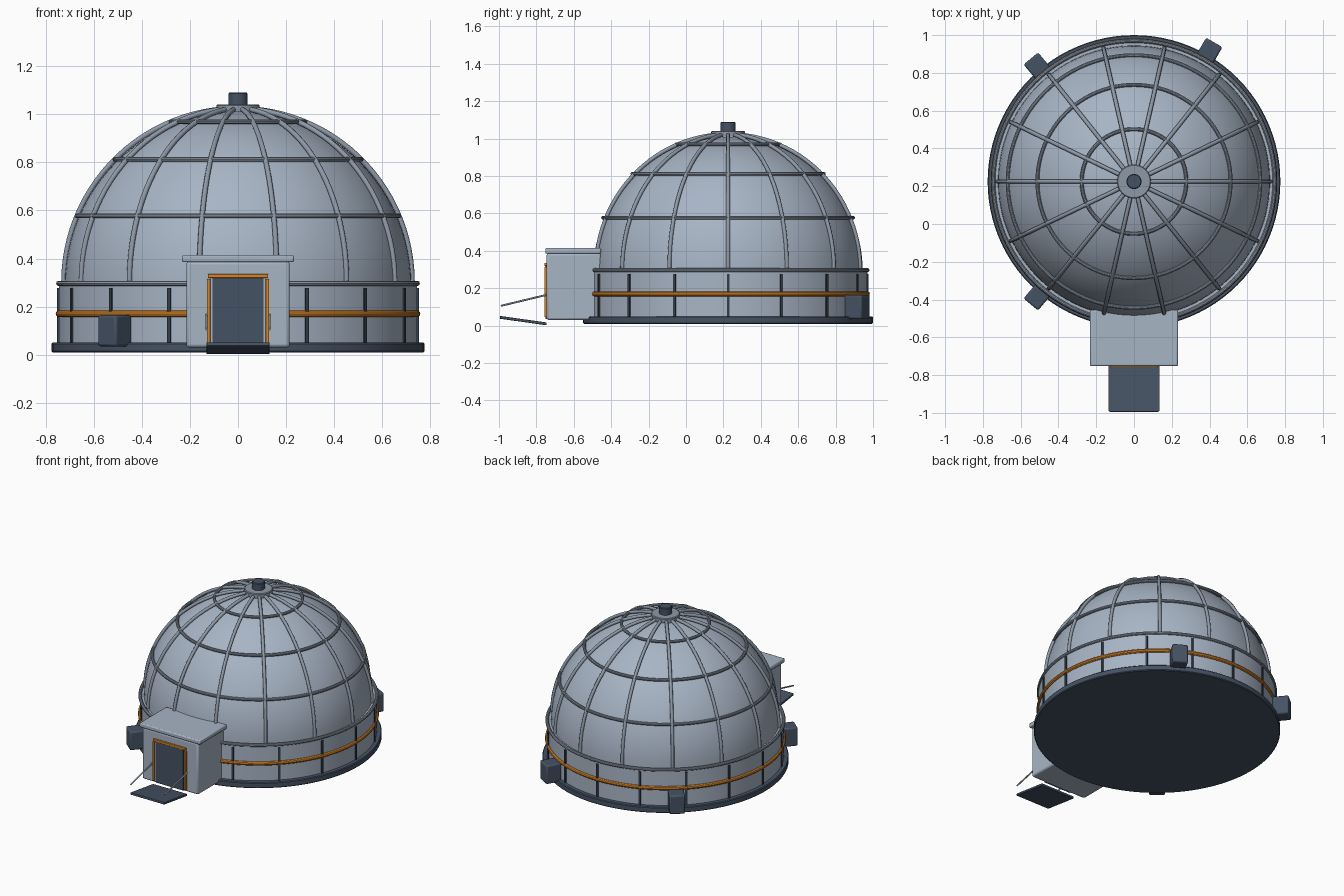
import bpy, bmesh, math
from mathutils import Matrix, Vector

if "Cube" in bpy.data.objects:
    bpy.data.objects.remove(bpy.data.objects["Cube"], do_unlink=True)

CY = 0.225          # dome axis in y
SPRING = 0.30       # height where the dome starts
DOME_R = 0.72


def material(name, rgb):
    m = bpy.data.materials.new(name)
    m.use_nodes = True
    m.diffuse_color = (*rgb, 1)
    m.node_tree.nodes["Principled BSDF"].inputs["Base Color"].default_value = (*rgb, 1)
    return m


SHELL = material("pale blue grey", (0.39, 0.46, 0.56))
METAL = material("mid grey metal", (0.27, 0.32, 0.39))
SLATE = material("dark slate", (0.06, 0.085, 0.127))
STRUT = material("deep slate", (0.032, 0.047, 0.07))
ORANGE = material("orange", (0.68, 0.23, 0.02))


def finish(name, bm, mat, smooth=True, bevel=0):
    bmesh.ops.recalc_face_normals(bm, faces=bm.faces)
    me = bpy.data.meshes.new(name)
    bm.to_mesh(me)
    bm.free()
    me.materials.append(mat)
    ob = bpy.data.objects.new(name, me)
    bpy.context.collection.objects.link(ob)
    if bevel:
        mod = ob.modifiers.new("soft edges", 'BEVEL')
        mod.width, mod.segments = bevel, 2
    if smooth:
        bpy.ops.object.select_all(action='DESELECT')
        ob.select_set(True)
        bpy.context.view_layer.objects.active = ob
        bpy.ops.object.shade_smooth_by_angle(angle=math.radians(35))
    return ob


def lathe(name, profile, mat, steps=96, closed=False):
    """Spin an (r, z) profile around the dome axis."""
    bm = bmesh.new()
    vs = [bm.verts.new((r, CY, z)) for r, z in profile]
    edges = [bm.edges.new(p) for p in zip(vs, vs[1:])]
    if closed:
        edges.append(bm.edges.new((vs[-1], vs[0])))
    bmesh.ops.spin(bm, geom=vs + edges, cent=(0, CY, 0), axis=(0, 0, 1),
                   angle=math.tau, steps=steps, use_duplicate=False)
    bmesh.ops.remove_doubles(bm, verts=bm.verts, dist=1e-5)
    return finish(name, bm, mat)


def ring(name, r, z, tube, mat):
    angles = [math.tau * i / 10 for i in range(10)]
    return lathe(name, [(r + tube * math.cos(a), z + tube * math.sin(a)) for a in angles],
                 mat, closed=True)


def box(name, lo, hi, mat, bevel=0, turn=None):
    bm = bmesh.new()
    lo, hi = Vector(lo), Vector(hi)
    size = hi - lo
    bmesh.ops.create_cube(bm, size=1, matrix=Matrix.Translation((lo + hi) / 2)
                          @ Matrix.Diagonal((*size, 1)))
    if turn:
        bmesh.ops.transform(bm, matrix=turn, verts=bm.verts)
    return finish(name, bm, mat, bevel > 0, bevel)


def tube(name, points, radius, mat):
    cu = bpy.data.curves.new(name, 'CURVE')
    cu.dimensions = '3D'
    cu.bevel_depth, cu.bevel_resolution, cu.use_fill_caps = radius, 2, True
    sp = cu.splines.new('POLY')
    sp.points.add(len(points) - 1)
    for p, co in zip(sp.points, points):
        p.co = (*co, 1)
    sp.use_smooth = True
    cu.materials.append(mat)
    ob = bpy.data.objects.new(name, cu)
    bpy.context.collection.objects.link(ob)
    return ob


def around(degrees):
    return Matrix.Translation((0, CY, 0)) @ Matrix.Rotation(math.radians(degrees), 4, 'Z')


# Base, drum wall and dome shell
lathe("base_plate", [(0, 0.01), (0.77, 0.01), (0.775, 0.015), (0.775, 0.045),
                     (0.77, 0.05), (0, 0.05)], SLATE)
lathe("drum_wall", [(0, 0.04), (0.745, 0.04), (0.745, 0.295), (0, 0.295)], SHELL)
quarter = [math.pi / 2 * i / 24 for i in range(25)]
lathe("dome_shell", [(DOME_R * math.cos(a) if a < 1.57 else 0, SPRING - 0.01 + DOME_R * math.sin(a))
                     for a in quarter], SHELL)

# Drum trim: rim, painted band and struts
ring("drum_rim", 0.745, 0.297, 0.011, METAL)
ring("painted_band", 0.744, 0.17, 0.014, ORANGE)
for i in range(16):
    if i != 12:
        box(f"drum_strut_{i}", (0.735, -0.007, 0.045), (0.752, 0.007, 0.277), STRUT,
            turn=around(i * 22.5))

# Dome lattice: fourteen ribs and three hoops
RIB_R = DOME_R + 0.004
for i in range(14):
    turn = around(i * 360 / 14)
    arc = [math.radians(86 * k / 24) for k in range(25)]
    tube(f"dome_rib_{i}", [turn @ Vector((RIB_R * math.cos(a), 0, SPRING + RIB_R * math.sin(a)))
                           for a in arc], 0.011, METAL)
for i in (1, 2, 3):
    a = math.radians(22.5 * i)
    ring(f"dome_hoop_{i}", RIB_R * math.cos(a), SPRING + RIB_R * math.sin(a), 0.01, METAL)

# Crown disc and vent
lathe("crown_disc", [(0, 1.01), (0.09, 1.01), (0.09, 1.037), (0.085, 1.041), (0, 1.041)], METAL)
lathe("crown_vent", [(0, 1.03), (0.04, 1.03), (0.04, 1.085), (0.036, 1.09), (0, 1.09)], SLATE, 32)

# Equipment boxes around the drum
for i, deg in enumerate((60, 130, 230)):
    box(f"equipment_box_{i}", (0.745, -0.05, 0.035), (0.85, 0.05, 0.165), SLATE, 0.01, around(deg))

# Entrance porch
box("porch_body", (-0.215, -0.745, 0.03), (0.215, -0.455, 0.388), SHELL, 0.012)
box("porch_roof", (-0.233, -0.752, 0.385), (0.233, -0.455, 0.415), SHELL, 0.007)
box("door", (-0.105, -0.751, 0.035), (0.105, -0.74, 0.32), SLATE)
box("door_lintel", (-0.125, -0.757, 0.32), (0.125, -0.74, 0.335), ORANGE, 0.002)

# Door jambs and handrails on both sides
for side, s in (("right", -1), ("left", 1)):
    x = s * 0.122
    box(f"{side}_door_jamb", (x - 0.007, -0.757, 0.045), (x + 0.007, -0.74, 0.315), ORANGE, 0.002)
    tube(f"{side}_handrail", [(s * 0.131, -0.99, 0.106), (s * 0.131, -0.74, 0.166)], 0.005, METAL)

# Entry ramp, tipped up at its outer end
tilt = Matrix.Translation((0, -0.87, 0.027)) @ Matrix.Rotation(math.radians(-8), 4, 'X')
box("entry_ramp", (-0.131, -0.126, -0.0075), (0.131, 0.126, 0.0075), SLATE, 0.003, tilt)
